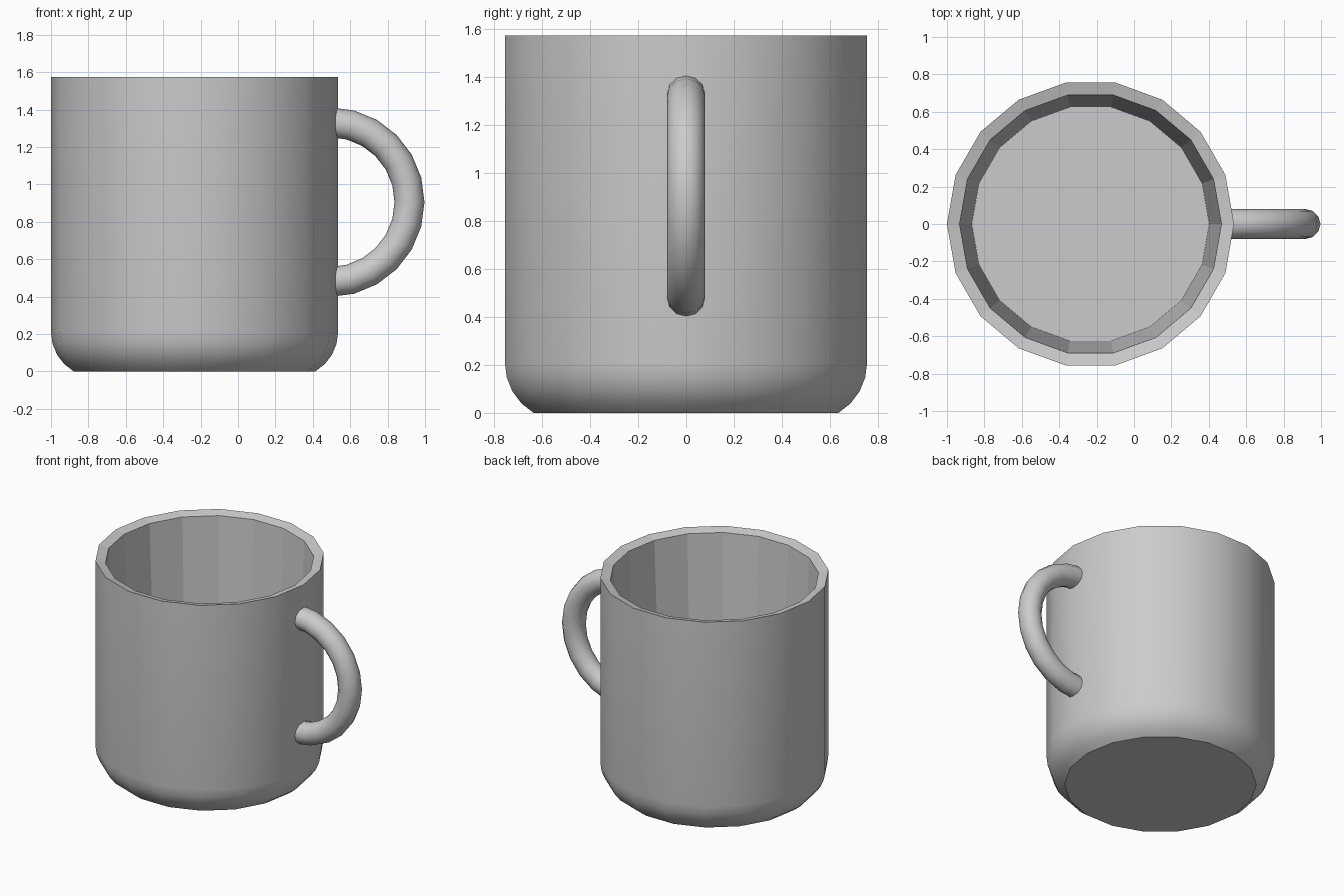
import bpy, bmesh
from math import sin, cos, radians, pi

if "Cube" in bpy.data.objects:
    bpy.data.objects.remove(bpy.data.objects["Cube"])

SIDES = 18
CUP_X = -0.2325


def finish(bm, name):
    bmesh.ops.recalc_face_normals(bm, faces=bm.faces)
    mesh = bpy.data.meshes.new(name)
    bm.to_mesh(mesh)
    bm.free()
    obj = bpy.data.objects.new(name, mesh)
    bpy.context.collection.objects.link(obj)
    return obj


def skin(bm, rings, smooth):
    """Bridge consecutive closed rings and cap both ends with flat faces."""
    loops = [[bm.verts.new(p) for p in ring] for ring in rings]
    for k, (a, b) in enumerate(zip(loops, loops[1:])):
        n = len(a)
        for i in range(n):
            j = (i + 1) % n
            bm.faces.new((a[i], a[j], b[j], b[i])).smooth = smooth(k)
    bm.faces.new(loops[0][::-1])
    bm.faces.new(loops[-1])


# Cup: rounded foot, straight wall, sloped rim, tapered faceted inside
R, FOOT, ARC = 0.7675, 0.21, 0.242
profile = [(R - ARC * (1 - cos(radians(a))), max(0, FOOT - ARC * sin(radians(a))))
           for a in (60, 45, 30, 15, 0)]
outer_bands = len(profile)
profile += [(R, 1.575), (0.70, 1.557), (0.635, 0.1)]
rings = [[(CUP_X + r * cos(2 * pi * i / SIDES), r * sin(2 * pi * i / SIDES), z)
          for i in range(SIDES)] for r, z in profile]
bm = bmesh.new()
skin(bm, rings, lambda k: k < outer_bands)
finish(bm, "cup")

# Handle: half ring of round tube, its ends buried in the cup wall
HX, HZ, MAJOR, TUBE, TUBE_SIDES = 0.49, 0.905, 0.427, 0.08, 12
rings = []
for step in range(-6, 7):
    a = radians(15 * step)
    ring = []
    for i in range(TUBE_SIDES):
        t = 2 * pi * i / TUBE_SIDES
        d = MAJOR + TUBE * cos(t)
        ring.append((HX + d * cos(a), TUBE * sin(t), HZ + d * sin(a)))
    rings.append(ring)
bm = bmesh.new()
skin(bm, rings, lambda k: True)
finish(bm, "handle")
